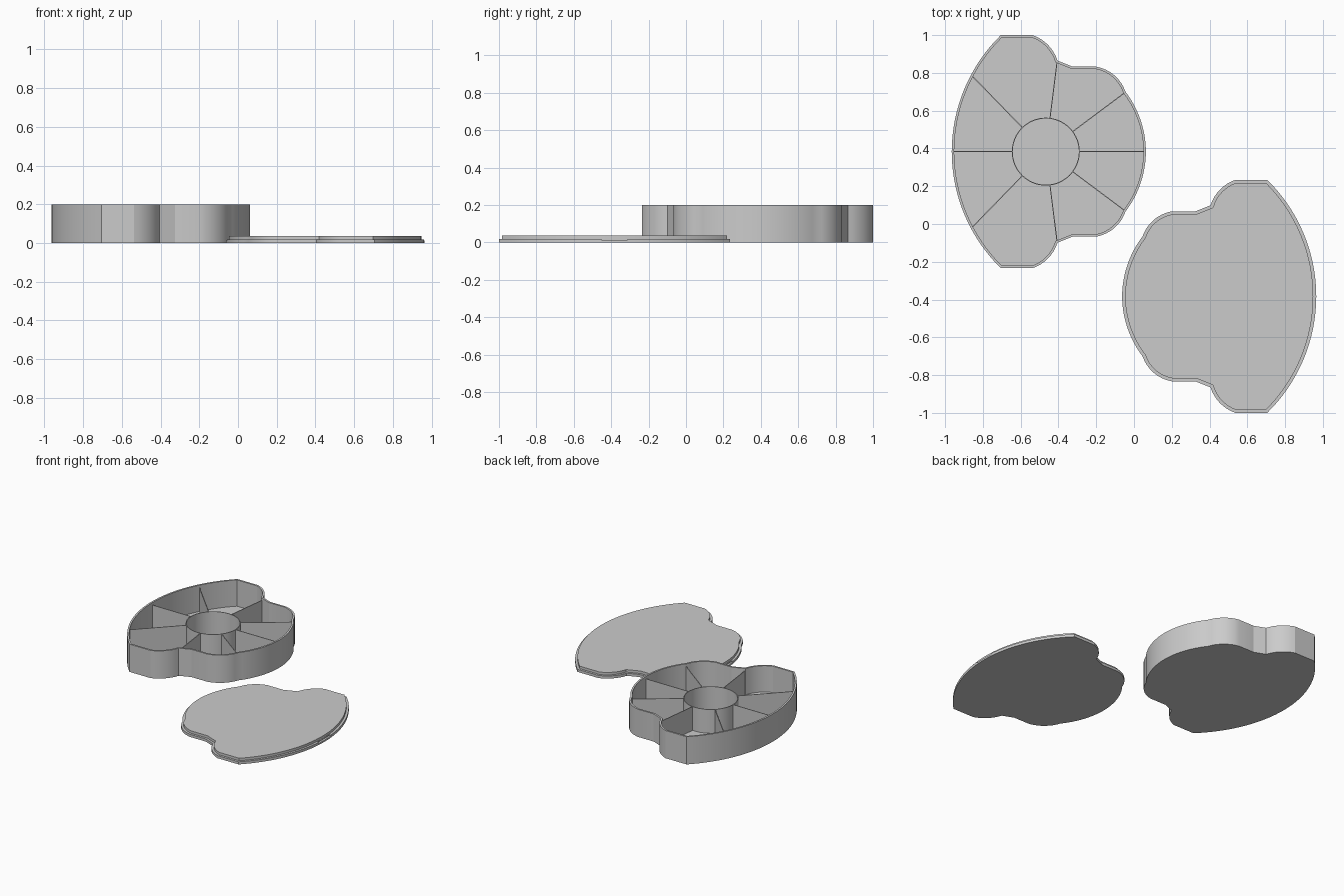
import bpy, bmesh, math
from mathutils import Vector, Matrix

cube = bpy.data.objects.get("Cube")
if cube:
    bpy.data.objects.remove(cube, do_unlink=True)

grey = bpy.data.materials.new("light_grey")
grey.use_nodes = True
grey.diffuse_color = (0.6, 0.6, 0.6, 1)
grey.node_tree.nodes["Principled BSDF"].inputs["Base Color"].default_value = (0.6, 0.6, 0.6, 1)

CENTRE = Vector((-0.467, 0.383))
FLOOR, DIVIDER_TOP, HEIGHT, WALL = 0.01, 0.182, 0.2, 0.013


def arc(a, m, b, n):
    """Points on the circle through a, m and b, from a to b."""
    a, m, b = Vector(a), Vector(m), Vector(b)
    d = 2 * (a.x * (m.y - b.y) + m.x * (b.y - a.y) + b.x * (a.y - m.y))
    aa, mm, bb = a.dot(a), m.dot(m), b.dot(b)
    c = Vector(((aa * (m.y - b.y) + mm * (b.y - a.y) + bb * (a.y - m.y)) / d,
                (aa * (b.x - m.x) + mm * (a.x - b.x) + bb * (m.x - a.x)) / d))
    sweep = (a - c).angle_signed(b - c)
    return [c + Matrix.Rotation(-sweep * i / n, 2) @ (a - c) for i in range(n + 1)]


def petal_outline():
    """Half outline from the left tip round to the right tip, then mirrored."""
    half = arc((-0.965, 0.383), (-0.868, 0.78), (-0.705, 1.0), 16)
    half += arc((-0.537, 1.0), (-0.452, 0.945), (-0.405, 0.865), 8)
    half += [Vector((-0.325, 0.833))]
    half += arc((-0.2, 0.833), (-0.107, 0.79), (-0.045, 0.70), 8)
    half += arc((-0.045, 0.70), (0.035, 0.55), (0.063, 0.383), 12)[1:]
    mirrored = [Vector((p.x, 2 * CENTRE.y - p.y)) for p in reversed(half[1:-1])]
    return half + mirrored


def inset(points, d):
    """Move a clockwise outline inwards by d."""
    out = []
    for i, p in enumerate(points):
        e1 = (p - points[i - 1]).normalized()
        e2 = (points[(i + 1) % len(points)] - p).normalized()
        n1, n2 = Vector((e1.y, -e1.x)), Vector((e2.y, -e2.x))
        out.append(p + (n1 + n2) * d / (1 + n1.dot(n2)))
    return out


def finish(name, bm, smooth=True):
    bmesh.ops.recalc_face_normals(bm, faces=bm.faces)
    mesh = bpy.data.meshes.new(name)
    bm.to_mesh(mesh)
    bm.free()
    mesh.materials.append(grey)
    obj = bpy.data.objects.new(name, mesh)
    bpy.context.collection.objects.link(obj)
    if smooth:
        bpy.ops.object.select_all(action='DESELECT')
        obj.select_set(True)
        bpy.context.view_layer.objects.active = obj
        bpy.ops.object.shade_smooth_by_angle(angle=math.radians(20))
    return obj


def loft(name, rings, closed=False):
    """Join rings of (points, z); cap the ends, or close the loop."""
    bm = bmesh.new()
    loops = [[bm.verts.new((p.x, p.y, z)) for p in pts] for pts, z in rings]
    n = len(loops[0])
    pairs = list(zip(loops, loops[1:])) + ([(loops[-1], loops[0])] if closed else [])
    for lo, hi in pairs:
        for i in range(n):
            j = (i + 1) % n
            bm.faces.new((lo[i], lo[j], hi[j], hi[i]))
    if not closed:
        bm.faces.new(loops[0])
        bm.faces.new(loops[-1])
    return finish(name, bm)


def box(name, lo, hi, matrix=Matrix()):
    bm = bmesh.new()
    bmesh.ops.create_cube(bm, size=1)
    lo, hi = Vector(lo), Vector(hi)
    for v in bm.verts:
        v.co = matrix @ ((lo + hi) / 2 + v.co * (hi - lo))
    return finish(name, bm, smooth=False)


# Tray: outer wall, rim, inner wall and floor
outline = petal_outline()
inner = inset(outline, WALL)
loft("tray", [(outline, 0), (outline, HEIGHT), (inner, HEIGHT), (inner, FLOOR)])


# Round centre compartment
def circle(r, n=64):
    return [CENTRE + Vector((math.cos(t), math.sin(t))) * r
            for t in (2 * math.pi * i / n for i in range(n))]


big, small = circle(0.18), circle(0.175)
loft("centre_ring", [(big, FLOOR), (big, DIVIDER_TOP), (small, DIVIDER_TOP), (small, FLOOR)],
     closed=True)

# Thin dividers running from the ring to the wall
upper = [(-0.39, 0.401), (0.06, 0.478), (0.414, 0.309)]
ends = [(-0.49, 0), (0.523, 0)] + upper + [(x, -y) for x, y in upper]
for k, end in enumerate(ends):
    d = Vector(end)
    place = (Matrix.Translation((CENTRE.x, CENTRE.y, 0))
             @ Matrix.Rotation(math.atan2(d.y, d.x), 4, 'Z'))
    box(f"divider_{k + 1}", (0.177, -0.0025, FLOOR), (d.length, 0.0025, DIVIDER_TOP), place)

# Lid: flange with a raised plug, lying half a turn away from the tray
turned = [-p for p in outline]
plug = inset(turned, 0.016)
lid = loft("lid", [(turned, 0), (turned, 0.019), (plug, 0.019), (plug, 0.037)])

# Finger notches in the flange at both tips of the lid
for x0, x1 in ((0.9495, 1.0), (-0.1, -0.0475)):
    cutter = box("notch_cutter", (x0, -0.453, 0.012), (x1, -0.313, 0.03))
    cutter.hide_render = True
    mod = lid.modifiers.new("notch", 'BOOLEAN')
    mod.operation, mod.solver, mod.object = 'DIFFERENCE', 'EXACT', cutter
    bpy.context.view_layer.objects.active = lid
    bpy.ops.object.modifier_apply(modifier=mod.name)
    bpy.data.objects.remove(cutter, do_unlink=True)
